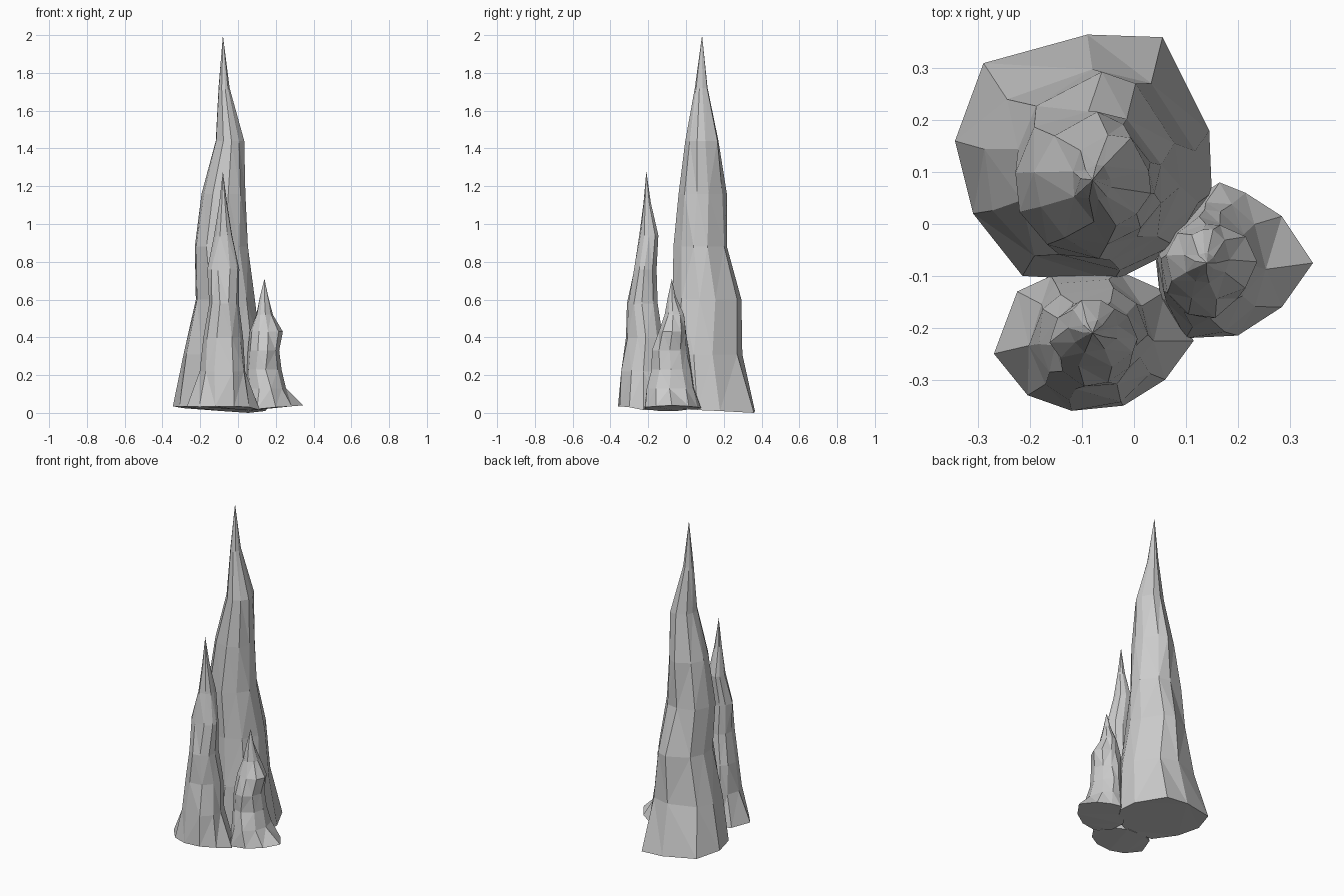
import bpy, bmesh, math, random

random.seed(4)


def spire(name, tip, base, rings):
    """Rocky spire: outline of the foot, then rings (z, xmin, xmax, ymin, ymax), then a tip."""
    bm = bmesh.new()
    cx = sum(p[0] for p in base) / len(base)
    cy = sum(p[1] for p in base) / len(base)
    angles = [math.atan2(p[1] - cy, p[0] - cx) for p in base]
    loops = [[bm.verts.new(p) for p in base]]
    # Uneven rings that follow the foot's corner directions
    for z, x0, x1, y0, y1 in rings:
        loop = []
        for a in angles:
            r = random.uniform(0.96, 1.06)
            a += random.uniform(-0.08, 0.08)
            x = (x0 + x1) / 2 + (x1 - x0) / 2 * r * math.cos(a)
            y = (y0 + y1) / 2 + (y1 - y0) / 2 * r * math.sin(a)
            loop.append(bm.verts.new((x, y, z)))
        loops.append(loop)
    n = len(base)
    for low, high in zip(loops, loops[1:]):
        for i in range(n):
            j = (i + 1) % n
            bm.faces.new((low[i], low[j], high[j], high[i]))
    # Pointed top and closed foot
    top = bm.verts.new(tip)
    for i in range(n):
        bm.faces.new((loops[-1][i], loops[-1][(i + 1) % n], top))
    bm.faces.new(loops[0][::-1])
    bmesh.ops.triangulate(bm, faces=bm.faces[:])
    bmesh.ops.recalc_face_normals(bm, faces=bm.faces[:])
    mesh = bpy.data.meshes.new(name)
    bm.to_mesh(mesh)
    bm.free()
    obj = bpy.data.objects.new(name, mesh)
    bpy.context.collection.objects.link(obj)


# Tall spire at the back
spire("tall_spire", (-0.08, 0.085, 2.0),
      [(0.145, 0.18, 0.01), (0.055, 0.36, 0.0), (-0.09, 0.365, 0.01),
       (-0.29, 0.31, 0.025), (-0.345, 0.16, 0.035), (-0.31, 0.02, 0.035),
       (-0.215, -0.1, 0.03), (-0.04, -0.11, 0.025), (0.08, -0.05, 0.02),
       (0.15, 0.06, 0.015)],
      [(0.31, -0.285, 0.125, -0.10, 0.305),
       (0.60, -0.225, 0.085, -0.07, 0.285),
       (0.88, -0.235, 0.055, -0.06, 0.22),
       (1.16, -0.19, 0.037, -0.047, 0.21),
       (1.44, -0.12, 0.033, -0.005, 0.172),
       (1.72, -0.103, -0.045, 0.045, 0.115)])

# Middle spire at the front
spire("middle_spire", (-0.08, -0.21, 1.28),
      [(0.115, -0.225, 0.015), (0.06, -0.13, 0.015), (-0.03, -0.09, 0.02),
       (-0.16, -0.1, 0.03), (-0.225, -0.13, 0.035), (-0.27, -0.25, 0.035),
       (-0.205, -0.33, 0.035), (-0.12, -0.36, 0.035), (-0.02, -0.35, 0.035),
       (0.06, -0.3, 0.03)],
      [(0.22, -0.205, 0.04, -0.35, -0.10),
       (0.40, -0.185, 0.022, -0.318, -0.115),
       (0.58, -0.155, 0.0, -0.312, -0.145),
       (0.76, -0.16, 0.003, -0.28, -0.155),
       (0.94, -0.125, -0.03, -0.248, -0.142),
       (1.11, -0.10, -0.058, -0.226, -0.185)])

# Small spire at the right
spire("small_spire", (0.14, -0.075, 0.71),
      [(0.345, -0.075, 0.04), (0.285, 0.015, 0.035), (0.215, 0.06, 0.03),
       (0.165, 0.08, 0.025), (0.09, 0.03, 0.02), (0.04, -0.05, 0.01),
       (0.05, -0.14, 0.01), (0.1, -0.22, 0.02), (0.2, -0.215, 0.03),
       (0.285, -0.16, 0.035)],
      [(0.13, 0.05, 0.255, -0.21, 0.045),
       (0.23, 0.05, 0.227, -0.18, 0.025),
       (0.33, 0.055, 0.22, -0.18, 0.01),
       (0.43, 0.06, 0.235, -0.145, 0.0),
       (0.52, 0.095, 0.185, -0.115, -0.01),
       (0.62, 0.118, 0.158, -0.095, -0.055)])
